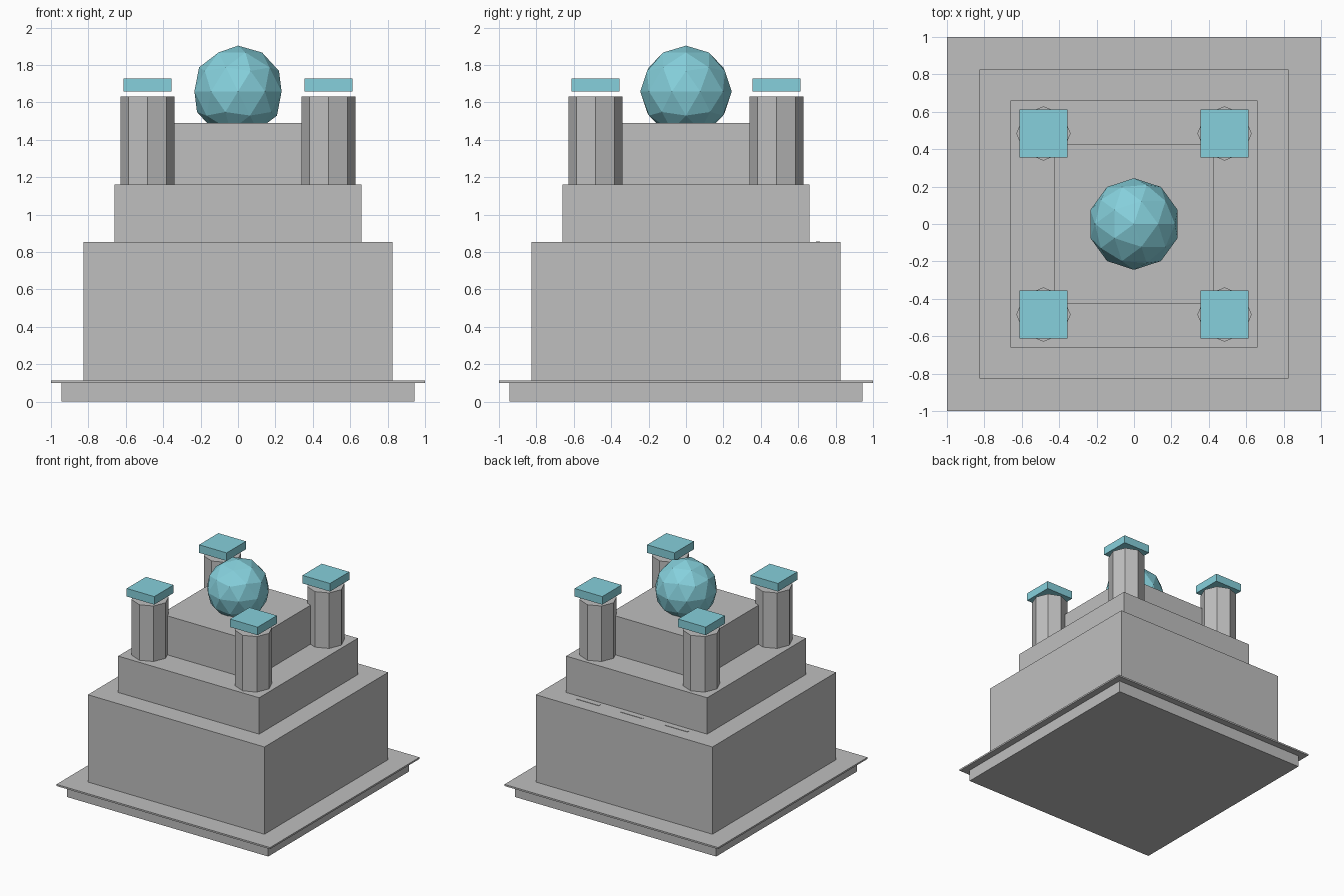
import bpy

if "Cube" in bpy.data.objects:
    bpy.data.objects.remove(bpy.data.objects["Cube"])


def material(name, rgb):
    m = bpy.data.materials.new(name)
    m.diffuse_color = (*rgb, 1)
    m.use_nodes = True
    m.node_tree.nodes["Principled BSDF"].inputs["Base Color"].default_value = m.diffuse_color
    return m


STONE = material("grey stone", (0.52, 0.52, 0.52))
TEAL = material("pale teal", (0.236, 0.63, 0.713))


def finish(name, mat):
    ob = bpy.context.object
    ob.name = name
    ob.data.materials.append(mat)
    return ob


def block(name, center, size, z0, z1, mat):
    """Box from z0 to z1 around an xy centre."""
    x, y = center
    bpy.ops.mesh.primitive_cube_add(size=1, location=(x, y, (z0 + z1) / 2))
    ob = finish(name, mat)
    ob.scale = (size[0], size[1], z1 - z0)
    bpy.ops.object.transform_apply(location=False, rotation=False, scale=True)
    return ob


# Stepped tiers: name, half width, bottom, top
TIERS = [
    ("foundation", 0.943, 0.0, 0.099),
    ("base_plate", 1.0, 0.099, 0.113),
    ("main_body", 0.827, 0.113, 0.852),
    ("middle_tier", 0.66, 0.852, 1.16),
    ("upper_tier", 0.425, 1.16, 1.49),
]
for name, half, z0, z1 in TIERS:
    block(name, (0, 0), (2 * half, 2 * half), z0, z1, STONE)

# Corner pillars, each with a floating square cap
for sx in (-1, 1):
    for sy in (-1, 1):
        x, y = sx * 0.484, sy * 0.484
        bpy.ops.mesh.primitive_cylinder_add(
            vertices=8, radius=0.145, depth=0.47, location=(x, y, 1.395))
        finish("pillar", STONE)
        block("pillar_cap", (x, y), (0.258, 0.258), 1.659, 1.727, TEAL)

# Faceted orb resting in the upper tier
bpy.ops.mesh.primitive_ico_sphere_add(
    subdivisions=2, radius=0.245, location=(0, 0, 1.658))
finish("orb", TEAL)

# Thin ridges along the rear ledge
for x in (-0.41, 0.01, 0.42):
    block("ledge_ridge", (x, 0.706), (0.21, 0.02), 0.845, 0.855, STONE)
